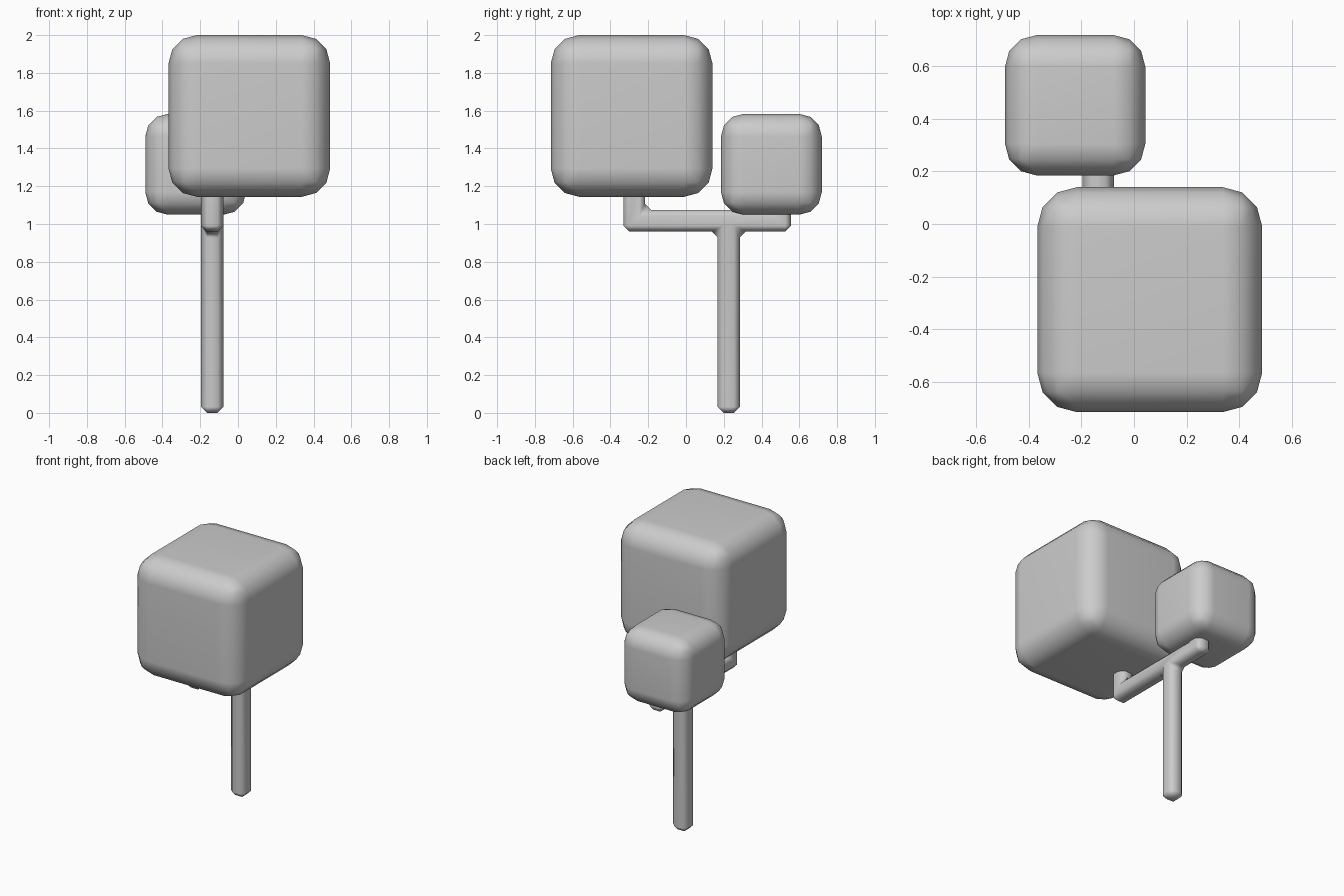
import bpy, bmesh

if "Cube" in bpy.data.objects:
    bpy.data.objects.remove(bpy.data.objects["Cube"])


def finish(name, bm, width, segments):
    """Bevel every edge, then turn the bmesh into a smooth-shaded object."""
    bmesh.ops.recalc_face_normals(bm, faces=bm.faces)
    bmesh.ops.bevel(bm, geom=bm.edges[:], offset=width, segments=segments,
                    profile=0.5, affect='EDGES', clamp_overlap=True)
    for f in bm.faces:
        f.smooth = True
    mesh = bpy.data.meshes.new(name)
    bm.to_mesh(mesh)
    bm.free()
    obj = bpy.data.objects.new(name, mesh)
    bpy.context.collection.objects.link(obj)
    mod = obj.modifiers.new("face_normals", 'WEIGHTED_NORMAL')
    mod.keep_sharp = True
    return obj


def foliage(name, center, size, width):
    bm = bmesh.new()
    bmesh.ops.create_cube(bm, size=size)
    bmesh.ops.translate(bm, verts=bm.verts, vec=center)
    finish(name, bm, width, 3)


# Foliage blocks
foliage("large_foliage", (0.06, -0.288, 1.572), 0.856, 0.15)
foliage("small_foliage", (-0.224, 0.452, 1.316), 0.534, 0.12)

# Trunk with crossbar and two upturned branch ends: y-z outline extruded along x
outline = [(0.168, 0), (0.285, 0), (0.285, 0.96), (0.557, 0.96), (0.557, 1.2),
           (0.44, 1.2), (0.44, 1.075), (-0.218, 1.075), (-0.218, 1.3),
           (-0.332, 1.3), (-0.332, 0.96), (0.168, 0.96)]
bm = bmesh.new()
face = bm.faces.new([bm.verts.new((-0.196, y, z)) for y, z in outline])
ext = bmesh.ops.extrude_face_region(bm, geom=[face])
bmesh.ops.translate(bm, vec=(0.12, 0, 0),
                    verts=[v for v in ext["geom"] if isinstance(v, bmesh.types.BMVert)])
finish("trunk_and_branches", bm, 0.032, 1)
